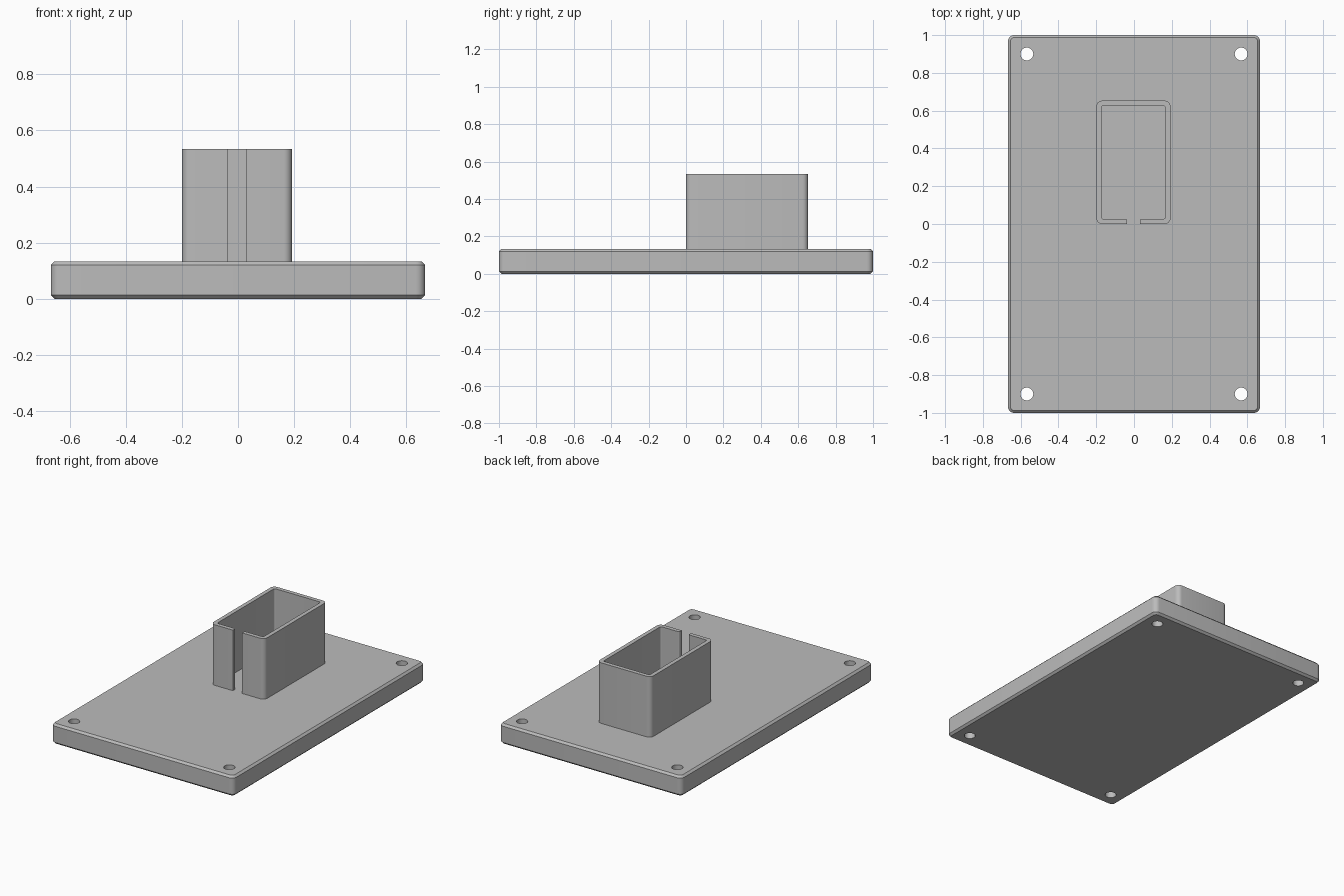
import bpy, bmesh, math
from mathutils import Vector

if "Cube" in bpy.data.objects:
    bpy.data.objects.remove(bpy.data.objects["Cube"], do_unlink=True)

grey = bpy.data.materials.new("plain grey")
grey.use_nodes = True
colour = (0.5, 0.5, 0.5, 1)
grey.diffuse_color = colour
grey.node_tree.nodes["Principled BSDF"].inputs["Base Color"].default_value = colour


def rounded(points, steps=6):
    """Replace each (x, y, radius) right-angled corner by an arc."""
    out = []
    for i, (x, y, r) in enumerate(points):
        p = Vector((x, y))
        if r == 0:
            out.append(p)
            continue
        before = (Vector(points[i - 1][:2]) - p).normalized()
        after = (Vector(points[(i + 1) % len(points)][:2]) - p).normalized()
        centre = p + r * (before + after)
        for k in range(steps + 1):
            a = k / steps * math.pi / 2
            out.append(centre - r * (after * math.cos(a) + before * math.sin(a)))
    return out


def rectangle(hx, hy, r):
    return rounded([(-hx, -hy, r), (hx, -hy, r), (hx, hy, r), (-hx, hy, r)])


def loft(name, layers):
    """Solid through a stack of (z, outline) layers with flat caps."""
    bm = bmesh.new()
    rings = [[bm.verts.new((p.x, p.y, z)) for p in outline] for z, outline in layers]
    n = len(rings[0])
    for low, high in zip(rings, rings[1:]):
        for i in range(n):
            j = (i + 1) % n
            bm.faces.new((low[i], low[j], high[j], high[i]))
    bm.faces.new(rings[0][::-1])
    bm.faces.new(rings[-1])
    bmesh.ops.recalc_face_normals(bm, faces=bm.faces)
    mesh = bpy.data.meshes.new(name)
    bm.to_mesh(mesh)
    bm.free()
    mesh.materials.append(grey)
    obj = bpy.data.objects.new(name, mesh)
    bpy.context.collection.objects.link(obj)
    return obj


def activate(obj):
    bpy.ops.object.select_all(action="DESELECT")
    obj.select_set(True)
    bpy.context.view_layer.objects.active = obj


# Base plate with rounded corners and chamfered rims
HX, HY, TOP, BEVEL, R = 0.667, 1.0, 0.133, 0.013, 0.033
full = rectangle(HX, HY, R)
inset = rectangle(HX - BEVEL, HY - BEVEL, R - BEVEL)
plate = loft("base_plate", [(0, inset), (BEVEL, full), (TOP - BEVEL, full), (TOP, inset)])

# Four corner screw holes
for sx in (-1, 1):
    for sy in (-1, 1):
        bpy.ops.mesh.primitive_cylinder_add(vertices=32, radius=0.034, depth=0.5,
                                            location=(sx * 0.567, sy * 0.9, TOP / 2))
        cutter = bpy.context.object
        cutter.name = "hole_cutter"
        cutter.hide_render = True
        cutter.data.materials.append(grey)
        activate(plate)
        cut = plate.modifiers.new("screw_hole", "BOOLEAN")
        cut.operation, cut.solver, cut.object = "DIFFERENCE", "EXACT", cutter
        bpy.ops.object.modifier_apply(modifier=cut.name)
        bpy.data.objects.remove(cutter, do_unlink=True)

# Thin-walled rectangular sleeve with a slot in its front wall
CX, W, DEPTH, WALL, SLOT = -0.003, 0.196, 0.653, 0.027, 0.034
RO, RI, RE = 0.03, 0.01, 0.008
half = [(SLOT, 0, 0), (W, 0, RO), (W, DEPTH, RO)]
inner = [(W - WALL, DEPTH - WALL, RI), (W - WALL, WALL, RI), (SLOT, WALL, RE)]
mirror = lambda pts: [(-x, y, r) for x, y, r in reversed(pts)]
outline = rounded(half + mirror(half) + mirror(inner) + inner)
# reorder inner run so it goes from the left slot edge round to the right one
outline = rounded(half + mirror(half) + [(-x, y, r) for x, y, r in reversed(inner)]
                  + [(x, y, r) for x, y, r in inner])
for p in outline:
    p.x += CX
sleeve = loft("slotted_sleeve", [(TOP - 0.01, outline), (0.533, outline)])

for obj in (plate, sleeve):
    activate(obj)
    bpy.ops.object.shade_smooth_by_angle(angle=math.radians(30))
